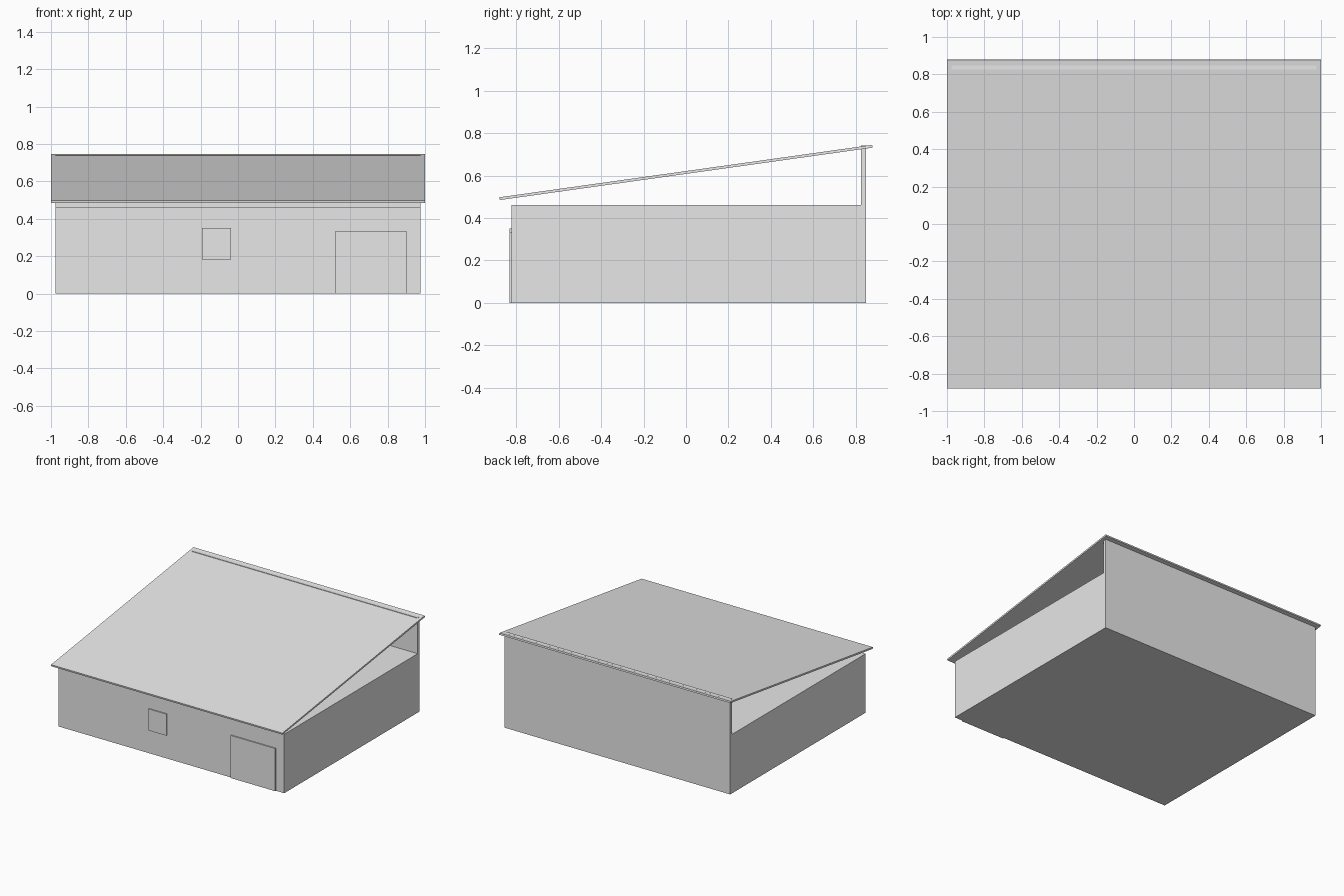
import bpy

cube = bpy.data.objects.get("Cube")
if cube:
    bpy.data.objects.remove(cube, do_unlink=True)

GREY = (0.8, 0.8, 0.8, 1.0)
grey = bpy.data.materials.new("light_grey")
grey.use_nodes = True
grey.diffuse_color = GREY
grey.node_tree.nodes["Principled BSDF"].inputs["Base Color"].default_value = GREY


def prism(name, half_width, profile, x=0.0):
    """Extrude a (y, z) side profile, listed counterclockwise seen from +x."""
    n = len(profile)
    verts = [(x + side * half_width, y, z) for side in (-1, 1) for y, z in profile]
    faces = [tuple(reversed(range(n))), tuple(range(n, 2 * n))]
    faces += [(i, (i + 1) % n, (i + 1) % n + n, i + n) for i in range(n)]
    mesh = bpy.data.meshes.new(name)
    mesh.from_pydata(verts, [], faces)
    mesh.materials.append(grey)
    obj = bpy.data.objects.new(name, mesh)
    bpy.context.collection.objects.link(obj)
    return obj


FRONT, BACK, WALL_IN = -0.823, 0.848, 0.825
BODY_TOP, WALL_TOP = 0.461, 0.741
HALF = 0.976

# Main block with the tall rear wall rising from it
prism("building_body", HALF, [(FRONT, 0), (BACK, 0), (BACK, WALL_TOP),
                              (WALL_IN, WALL_TOP), (WALL_IN, BODY_TOP), (FRONT, BODY_TOP)])

# Thin sloping roof slab, overhanging on every side
prism("roof", 1.0, [(-0.878, 0.485), (0.88, 0.732), (0.878, 0.745), (-0.88, 0.498)])


# Raised panels on the front wall
def panel(name, left, right, bottom, top):
    y = FRONT - 0.009
    prism(name, (right - left) / 2, [(y, bottom), (FRONT, bottom), (FRONT, top), (y, top)],
          (left + right) / 2)


panel("door", 0.519, 0.904, 0.0, 0.333)
panel("window", -0.192, -0.037, 0.182, 0.35)
